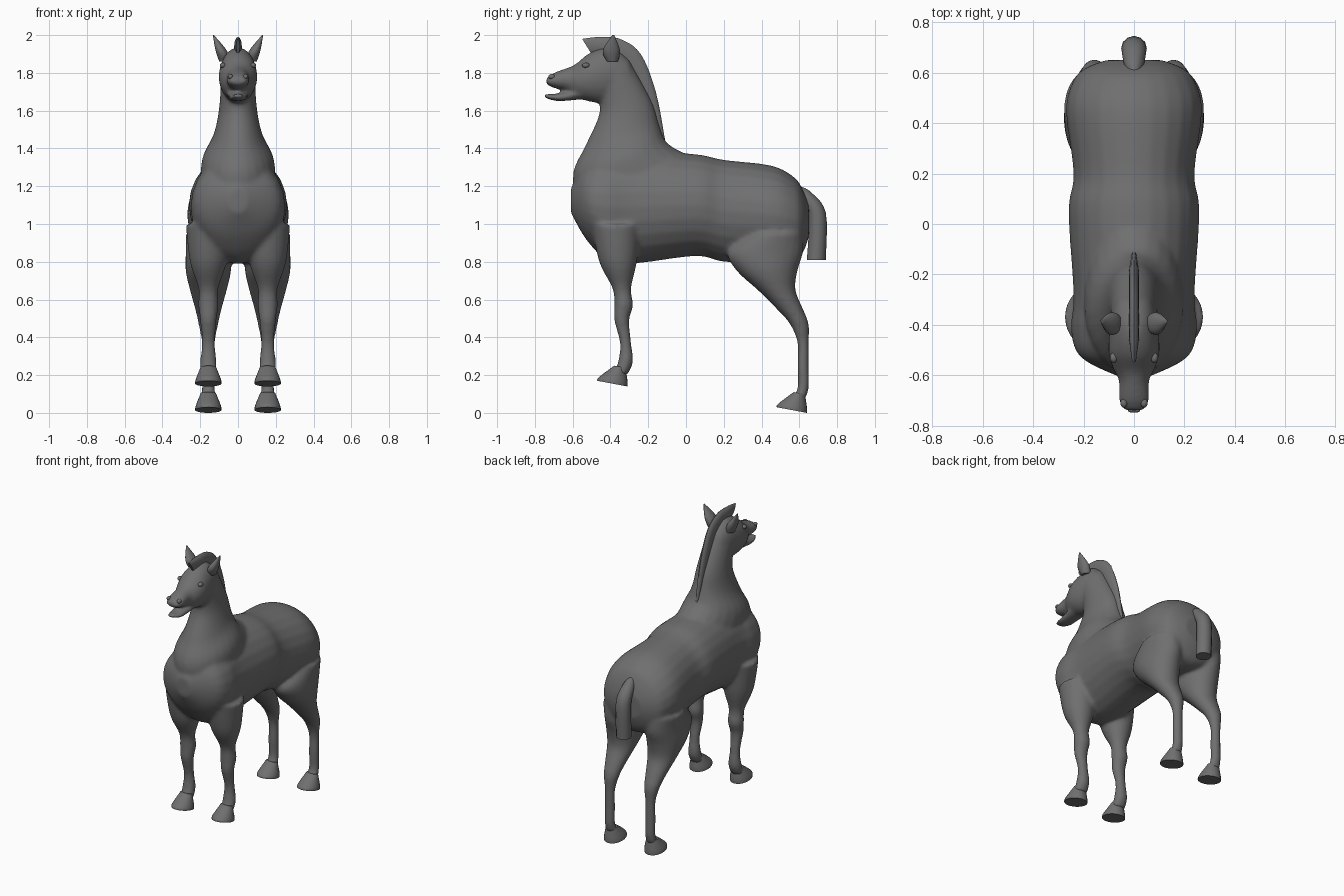
import bpy, bmesh, math

cube = bpy.data.objects.get("Cube")
if cube:
    bpy.data.objects.remove(cube, do_unlink=True)

coat = bpy.data.materials.new("dark grey coat")
coat.use_nodes = True
grey = (.16, .16, .16, 1)
coat.diffuse_color = grey
coat.node_tree.nodes["Principled BSDF"].inputs["Base Color"].default_value = grey


def upright(y, top, bottom, half_width):
    """Standing cross-section of the trunk or head."""
    return slanted(y, top, y, bottom, half_width)


def level(z, y, radius):
    """Lying cross-section of a leg; the width follows the depth."""
    half_width = min(.12, .9 * radius + .008)
    return slanted(y + radius, z, y - radius, z, half_width, .157)


def slanted(back_y, back_z, front_y, front_z, half_width, centre_x=0):
    """Cross-section spanned between a back point and a front point."""
    return (back_y, back_z, front_y, front_z, half_width, centre_x)


def blend(before, start, end, after, t):
    """Smooth curve from start to end."""
    leave, arrive = (end - before) / 2, (after - start) / 2
    gap = end - start
    return start + t * (leave + t * (3 * gap - 2 * leave - arrive
                                     + t * (leave + arrive - 2 * gap)))


def refine(sections, steps=5):
    """Insert smoothly interpolated sections."""
    padded = [sections[0], *sections, sections[-1]]
    fine = []
    for group in zip(padded, padded[1:], padded[2:], padded[3:]):
        for step in range(steps):
            fine.append([blend(*values, step / steps) for values in zip(*group)])
    return fine + [sections[-1]]


def loft(bm, sections, side=1, sides=24, move_y=0, move_z=0):
    """Skin the sections with oval rings and close both ends."""
    rings = []
    for back_y, back_z, front_y, front_z, half_width, centre_x in refine(sections):
        ring = []
        for index in range(sides):
            angle = math.tau * index / sides
            along = (1 - math.cos(angle)) / 2
            x = side * (centre_x + half_width * math.sin(angle))
            y = back_y + (front_y - back_y) * along + move_y
            z = back_z + (front_z - back_z) * along + move_z
            ring.append(bm.verts.new((x, y, z)))
        rings.append(ring)
    faces = [bm.faces.new(rings[0]), bm.faces.new(rings[-1])]
    for ring, following in zip(rings, rings[1:]):
        for k in range(sides):
            n = (k + 1) % sides
            faces.append(bm.faces.new((ring[k], ring[n], following[n], following[k])))
    bmesh.ops.recalc_face_normals(bm, faces=faces)


def finish(bm, name):
    """Turn the working mesh into a smooth shaded object."""
    mesh = bpy.data.meshes.new(name)
    bm.to_mesh(mesh)
    bm.free()
    mesh.materials.append(coat)
    result = bpy.data.objects.new(name, mesh)
    bpy.context.collection.objects.link(result)
    bpy.ops.object.select_all(action='DESELECT')
    result.select_set(True)
    bpy.context.view_layer.objects.active = result
    bpy.ops.object.shade_smooth_by_angle(angle=math.radians(50))
    return result


def add_part(name, sections, **options):
    bm = bmesh.new()
    loft(bm, sections, **options)
    finish(bm, name)


def add_bead(name, location, size):
    bm = bmesh.new()
    bmesh.ops.create_uvsphere(bm, u_segments=16, v_segments=10, radius=1)
    bmesh.ops.scale(bm, vec=size, verts=bm.verts)
    bmesh.ops.translate(bm, vec=location, verts=bm.verts)
    finish(bm, name)


# Trunk, from rump to chest
trunk = [
    upright(.65, 1.1, .93, .11),
    upright(.62, 1.18, .85, .19),
    upright(.57, 1.25, .8, .24),
    upright(.45, 1.31, .79, .27),
    upright(.2, 1.34, .8, .24),
    upright(.05, 1.37, .83, .26),
    upright(-.28, 1.39, .79, .24),
    upright(-.42, 1.37, .81, .25),
    upright(-.53, 1.31, .92, .21),
    upright(-.61, 1.19, 1.06, .05),
]
# Neck, from shoulders to poll
neck = [
    slanted(0, 1.37, -.55, 1, .2),
    slanted(-.1, 1.43, -.6, 1.25, .19),
    slanted(-.14, 1.52, -.53, 1.42, .13),
    slanted(-.18, 1.65, -.46, 1.58, .1),
    slanted(-.3, 1.87, -.46, 1.7, .09),
]
# Skull with upper muzzle, and lower jaw
head = [
    upright(-.3, 1.87, 1.7, .07),
    upright(-.38, 1.93, 1.66, .09),
    upright(-.45, 1.93, 1.64, .1),
    upright(-.52, 1.9, 1.65, .1),
    upright(-.58, 1.85, 1.67, .08),
    upright(-.62, 1.83, 1.7, .06),
    upright(-.7, 1.8, 1.72, .06),
    upright(-.74, 1.77, 1.74, .04),
]
jaw = [
    upright(-.55, 1.72, 1.66, .06),
    upright(-.68, 1.69, 1.65, .05),
    upright(-.75, 1.69, 1.67, .03),
]
# Legs, from inside the trunk to the ankle
hind_leg = [
    level(.95, .47, .15),
    level(.85, .42, .2),
    level(.75, .43, .16),
    level(.65, .48, .1),
    level(.55, .55, .07),
    level(.47, .6, .05),
    level(.37, .62, .03),
    level(.25, .62, .03),
    level(.13, .62, .03),
    level(.07, .59, .04),
]
front_leg = [
    level(1, -.37, .13),
    level(.8, -.36, .1),
    level(.66, -.34, .05),
    level(.57, -.33, .05),
    level(.49, -.34, .04),
    level(.37, -.32, .03),
    level(.27, -.32, .04),
    level(.2, -.35, .04),
]
hoof = [
    slanted(.63, .1, .57, .11, .04, .157),
    slanted(.64, .03, .49, .05, .066, .157),
    slanted(.64, 0, .48, .03, .07, .157),
]

# Body fused into one skin
bm = bmesh.new()
for shape in (trunk, neck, head, jaw):
    loft(bm, shape)
for side in (1, -1):
    loft(bm, hind_leg, side)
    loft(bm, front_leg, side)
body = finish(bm, "body")
fuse = body.modifiers.new("fuse", 'REMESH')
fuse.mode = 'VOXEL'
fuse.voxel_size = .011
fuse.use_smooth_shade = True
soften = body.modifiers.new("soften", 'SMOOTH')
soften.iterations = 10

# Upright mane and hanging tail
mane = [
    slanted(-.11, 1.44, -.14, 1.44, .01),
    slanted(-.16, 1.7, -.23, 1.66, .02),
    slanted(-.24, 1.9, -.33, 1.83, .02),
    slanted(-.35, 1.98, -.39, 1.87, .02),
    slanted(-.46, 1.99, -.44, 1.89, .02),
    slanted(-.55, 1.98, -.5, 1.9, .01),
]
tail = [
    slanted(.6, 1.2, .58, 1.16, .02),
    slanted(.66, 1.17, .61, 1.11, .04),
    slanted(.74, 1.06, .65, 1.03, .05),
    slanted(.74, .81, .64, .81, .05),
]
add_part("mane", mane, sides=12)
add_part("tail", tail, sides=12)

# Ears, hooves, eyes and nostrils on both sides
ear = [
    slanted(-.36, 1.86, -.42, 1.86, .03, .07),
    slanted(-.35, 1.92, -.44, 1.92, .03, .09),
    slanted(-.38, 2, -.39, 2, .003, .13),
]
for side, label in ((1, "left"), (-1, "right")):
    add_part(label + "_ear", ear, side=side, sides=14)
    add_part(label + "_hind_hoof", hoof, side=side)
    add_part(label + "_front_hoof", hoof, side=side, move_y=-.95, move_z=.14)
    add_bead(label + "_eye", (side * .08, -.53, 1.84), (.016, .02, .014))
    add_bead(label + "_nostril", (side * .04, -.71, 1.78), (.014, .018, .014))
